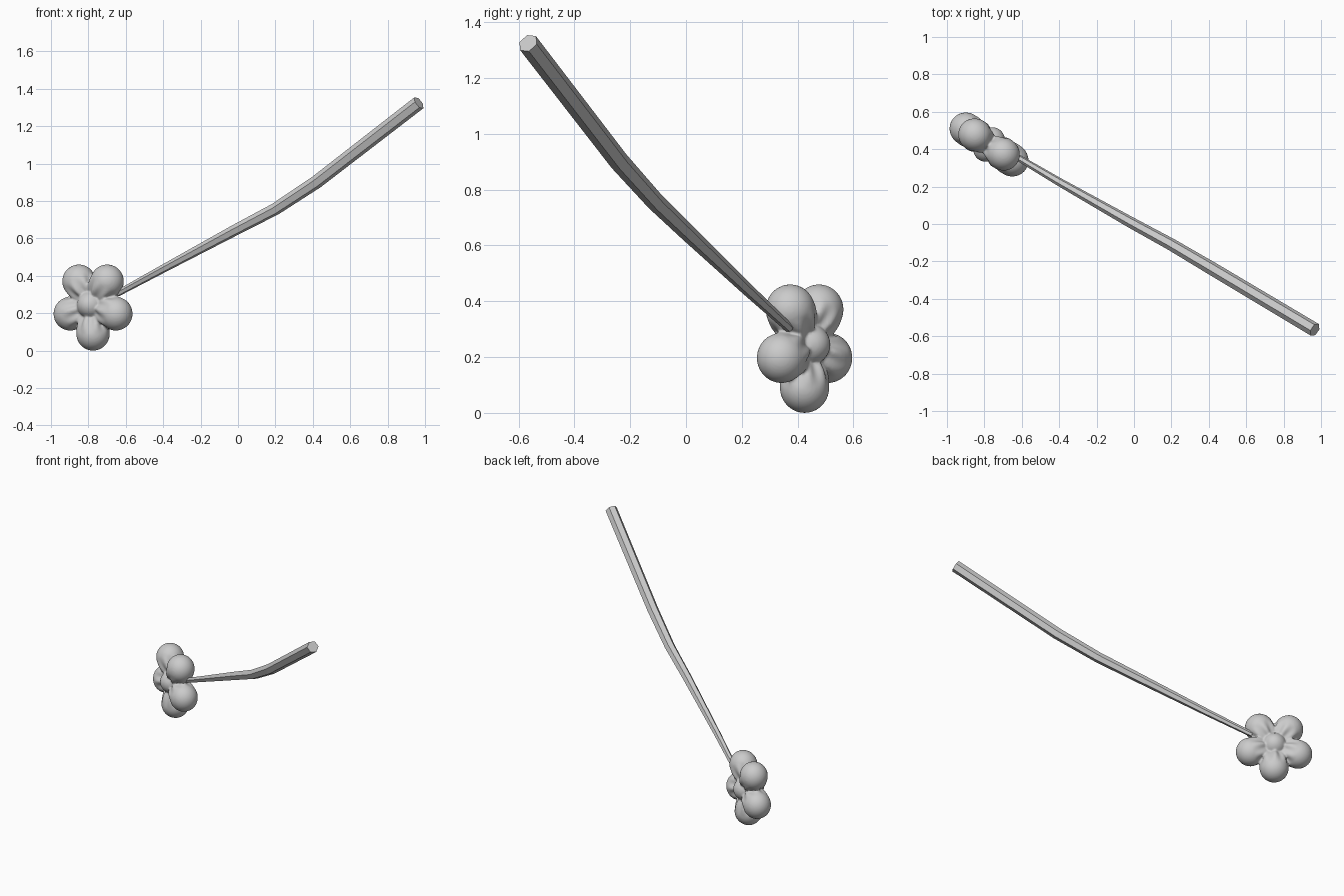
import bpy, bmesh, math
from mathutils import Vector, Matrix

if "Cube" in bpy.data.objects:
    bpy.data.objects.remove(bpy.data.objects["Cube"])

CENTRE = Vector((-0.775, 0.425, 0.245))
U = Vector((0.827, -0.562, 0))      # sideways across the flower head
V = Vector((0, 0, 1))
N = U.cross(V)                      # direction the flower faces


def make_object(name, bm):
    bmesh.ops.recalc_face_normals(bm, faces=bm.faces)
    mesh = bpy.data.meshes.new(name)
    bm.to_mesh(mesh)
    bm.free()
    obj = bpy.data.objects.new(name, mesh)
    bpy.context.collection.objects.link(obj)
    return obj


def add_petal(bm, angle):
    # round tip, tapering and grooved towards the middle
    d = U * math.cos(angle) + V * math.sin(angle)
    side = N.cross(d)
    ball = bmesh.ops.create_uvsphere(bm, u_segments=48, v_segments=32, radius=1)
    for v in ball["verts"]:
        c, a = v.co.z, math.atan2(v.co.y, v.co.x)
        s = math.sqrt(max(0, 1 - c * c))
        along, r = 0.155 + 0.09 * c, 0.09 * s
        if c < 0:
            along = 0.155 + 0.14 * c
            groove = 0.10 * min(1, -2 * c) * math.cos(8 * a)
            r = 0.09 * s ** 1.35 * (1 + groove)
        v.co = CENTRE + d * along + side * (r * math.cos(a)) + N * (r * math.sin(a) * 0.97)


# Flower head: five petals and a domed middle fused into one smooth body
bm = bmesh.new()
for i in range(5):
    add_petal(bm, math.radians(270 + 72 * i))
basis = Matrix((U * 0.08, V * 0.08, N * 0.098)).transposed().to_4x4()
bmesh.ops.create_uvsphere(bm, u_segments=40, v_segments=24, radius=1,
                          matrix=Matrix.Translation(CENTRE) @ basis)
flower = make_object("flower_head", bm)
remesh = flower.modifiers.new("fuse", 'REMESH')
remesh.mode = 'VOXEL'
remesh.voxel_size = 0.006
remesh.use_smooth_shade = True
smooth = flower.modifiers.new("soften", 'SMOOTH')
smooth.factor = 0.5
smooth.iterations = 4

# Stem: flat-sided hexagonal rod, gently bent and thicker at the far end
path = [((-0.645, 0.37, 0.305), 0.017), ((-0.40, 0.225, 0.438), 0.022),
        ((-0.02, 0.01, 0.642), 0.030), ((0.20, -0.11, 0.757), 0.033),
        ((0.42, -0.24, 0.902), 0.036), ((0.967, -0.566, 1.325), 0.038)]
points = [Vector(p) for p, r in path]
bm = bmesh.new()
rings = []
for i, (p, r) in enumerate(path):
    t = (points[min(i + 1, len(path) - 1)] - points[max(i - 1, 0)]).normalized()
    side = t.cross(V).normalized()
    up = side.cross(t)
    rings.append([bm.verts.new(points[i] + side * (r * math.cos(k * math.pi / 3 + 0.12))
                               + up * (r * math.sin(k * math.pi / 3 + 0.12)))
                  for k in range(6)])
for a, b in zip(rings, rings[1:]):
    for k in range(6):
        bm.faces.new((a[k], a[(k + 1) % 6], b[(k + 1) % 6], b[k]))
bm.faces.new(rings[0])
bm.faces.new(rings[-1])
make_object("stem", bm)
